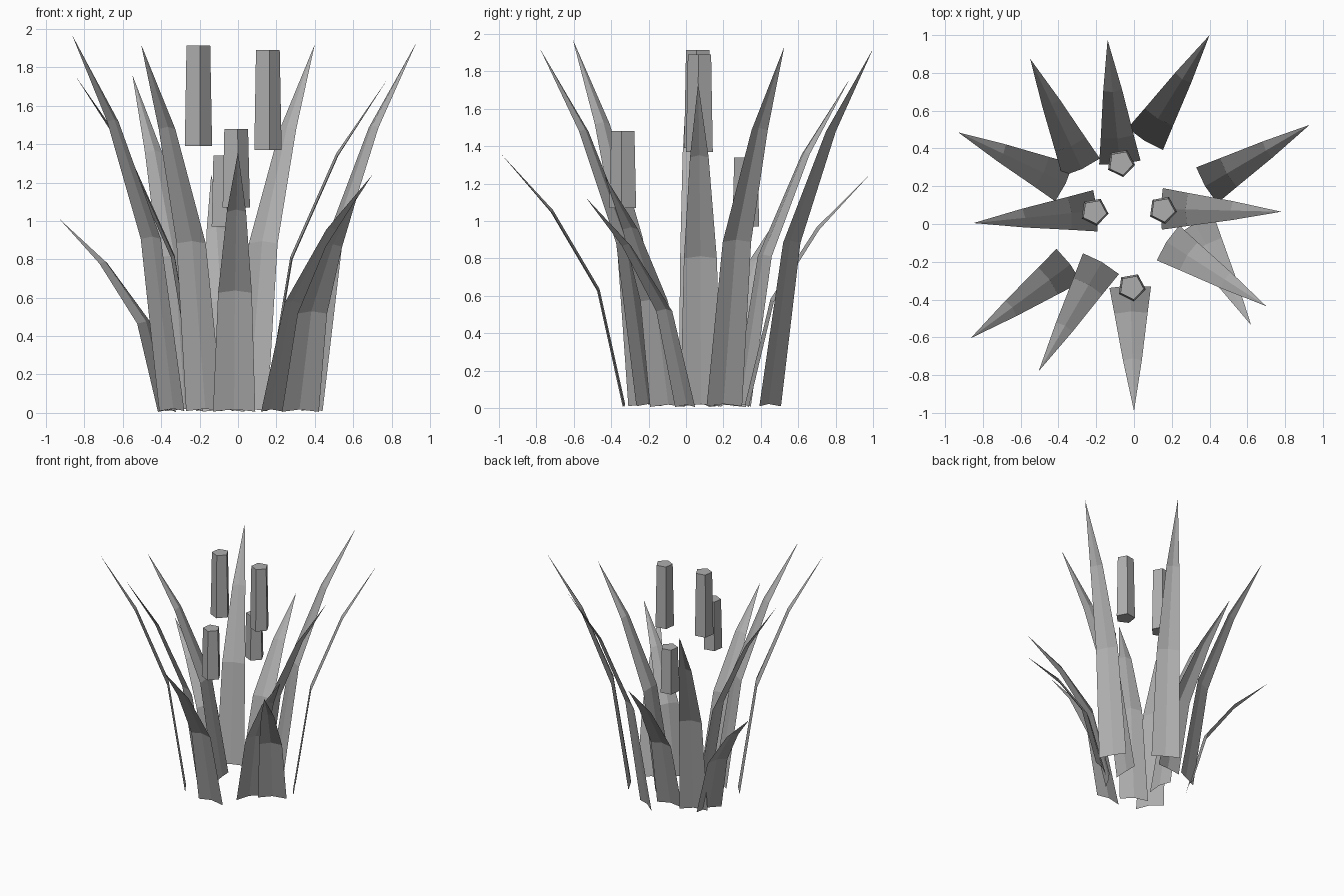
import bpy, bmesh, math
from mathutils import Vector

if "Cube" in bpy.data.objects:
    bpy.data.objects.remove(bpy.data.objects["Cube"])

grey = bpy.data.materials.new("plain grey")
grey.diffuse_color = (0.42, 0.42, 0.42, 1)
grey.use_nodes = True
grey.node_tree.nodes["Principled BSDF"].inputs["Base Color"].default_value = grey.diffuse_color


def finish(name, bm):
    mesh = bpy.data.meshes.new(name)
    bm.to_mesh(mesh)
    bm.free()
    mesh.materials.append(grey)
    obj = bpy.data.objects.new(name, mesh)
    bpy.context.collection.objects.link(obj)


# Blade rings: outward fraction, height fraction, half width
RINGS = [(0, 0.005, 0.11), (0.21, 0.46, 0.088), (0.59, 0.77, 0.05)]


def leaf(name, base, tip, height):
    """Thin creased blade that bends outward and narrows to a point."""
    b, t = Vector((*base, 0)), Vector((*tip, 0))
    out = (t - b).normalized()
    side = Vector((-out.y, out.x, 0))
    bm = bmesh.new()
    rows = []
    for f, h, w in RINGS:
        c = b.lerp(t, f) + Vector((0, 0, h * height))
        crease = -out * 0.01 + Vector((0, 0, 0.012))
        rows.append([bm.verts.new(c - side * w),
                     bm.verts.new(c + crease),
                     bm.verts.new(c + side * w)])
    for lo, hi in zip(rows, rows[1:]):
        for i in range(2):
            bm.faces.new((lo[i], lo[i + 1], hi[i + 1], hi[i]))
    point = bm.verts.new(t + Vector((0, 0, height)))
    for i in range(2):
        bm.faces.new((rows[-1][i], rows[-1][i + 1], point))
    finish(name, bm)


def seed_head(name, x, y, z0, z1):
    """Five-sided, slightly tapered seed head."""
    bm = bmesh.new()
    rings = []
    for z, r in ((z0, 0.076), (z1, 0.066)):
        rings.append([bm.verts.new((x + r * math.cos(a), y + r * math.sin(a), z))
                      for a in (math.radians(-80 + 72 * k) for k in range(5))])
    lo, hi = rings
    for k in range(5):
        j = (k + 1) % 5
        bm.faces.new((lo[k], lo[j], hi[j], hi[k]))
    bm.faces.new(hi)
    bm.faces.new(lo[::-1])
    finish(name, bm)


# Leaves: base centre, tip position, height
LEAVES = [
    ((0.06, 0.45), (0.40, 1.00), 1.92),
    ((0.385, 0.205), (0.93, 0.525), 1.93),
    ((0.15, 0.08), (0.78, 0.065), 1.74),
    ((0.18, -0.10), (0.70, -0.435), 1.24),
    ((0.325, -0.005), (0.62, -0.535), 1.125),
    ((-0.02, -0.335), (0.0, -0.99), 1.36),
    ((-0.175, -0.21), (-0.505, -0.78), 1.92),
    ((-0.345, -0.22), (-0.865, -0.605), 1.97),
    ((-0.205, 0.07), (-0.85, 0.005), 1.76),
    ((-0.37, 0.22), (-0.93, 0.485), 1.01),
    ((-0.28, 0.30), (-0.55, 0.875), 1.76),
    ((-0.075, 0.325), (-0.14, 0.975), 1.24),
]
for i, (base, tip, height) in enumerate(LEAVES, 1):
    leaf(f"leaf_{i}", base, tip, height)

# Seed heads
HEADS = [(-0.21, 0.065, 1.39, 1.915), (0.152, 0.075, 1.37, 1.89),
         (-0.013, -0.335, 1.07, 1.48), (-0.07, 0.323, 0.97, 1.34)]
for i, args in enumerate(HEADS, 1):
    seed_head(f"seed_head_{i}", *args)
